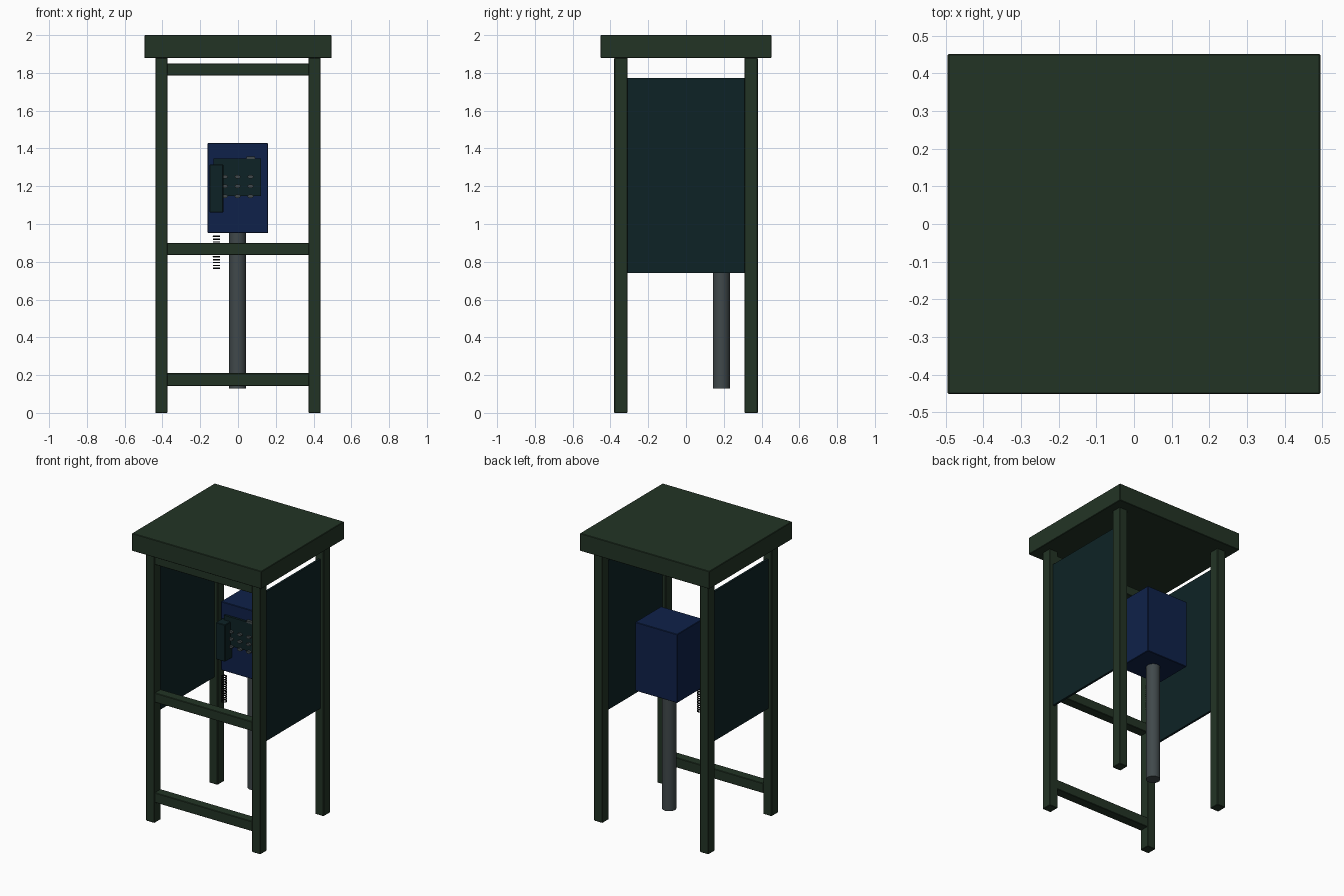
import bpy, math

if "Cube" in bpy.data.objects:
    bpy.data.objects.remove(bpy.data.objects["Cube"])


def material(name, rgb):
    m = bpy.data.materials.new(name)
    m.diffuse_color = (*rgb, 1)
    m.use_nodes = True
    m.node_tree.nodes["Principled BSDF"].inputs["Base Color"].default_value = m.diffuse_color
    return m


GREEN = material("dark green", (0.0165, 0.034, 0.0185))
TEAL = material("dark teal", (0.0043, 0.0165, 0.019))
BLUE = material("navy blue", (0.0046, 0.0155, 0.067))
GREY = material("steel grey", (0.052, 0.066, 0.07))
BLACK = material("black", (0.002, 0.003, 0.003))


def box(name, x, y, z, mat, bevel=0.003):
    """Box from (min, max) ranges along each axis."""
    spans = (x, y, z)
    bpy.ops.mesh.primitive_cube_add(size=1, location=[(a + b) / 2 for a, b in spans])
    o = bpy.context.object
    o.name = name
    o.scale = [b - a for a, b in spans]
    bpy.ops.object.transform_apply(location=False, rotation=False, scale=True)
    if bevel:
        mod = o.modifiers.new("edge", 'BEVEL')
        mod.width, mod.segments = bevel, 1
    o.data.materials.append(mat)
    return o


def cylinder(name, r, depth, loc, mat, rot=(0, 0, 0), sides=32):
    bpy.ops.mesh.primitive_cylinder_add(vertices=sides, radius=r, depth=depth,
                                        location=loc, rotation=rot)
    o = bpy.context.object
    o.name = name
    o.data.materials.append(mat)
    bpy.ops.object.shade_smooth_by_angle()
    return o


# Roof slab
box("roof", (-0.495, 0.495), (-0.452, 0.452), (1.878, 2.0), GREEN)

# Four corner posts and two side panels set between them
for sx, side in ((-1, "left"), (1, "right")):
    for sy, end in ((-1, "front"), (1, "back")):
        box(f"{end}_{side}_post", sorted((sx * 0.373, sx * 0.438)),
            sorted((sy * 0.31, sy * 0.38)), (0, 1.88), GREEN)
    box(f"{side}_panel", sorted((sx * 0.398, sx * 0.413)), (-0.312, 0.312),
        (0.74, 1.772), TEAL, 0)

# Cross rails on the front
for name, z in (("low", (0.142, 0.21)), ("middle", (0.835, 0.9)), ("top", (1.787, 1.85))):
    box(f"{name}_rail", (-0.375, 0.375), (-0.378, -0.312), z, GREEN)

# Telephone housing on its pole
box("housing", (-0.162, 0.16), (0.045, 0.328), (0.953, 1.428), BLUE)
cylinder("pole", 0.045, 0.85, (-0.002, 0.187, 0.555), GREY)

# Keypad plate, buttons and coin slot
box("keypad_plate", (-0.13, 0.123), (0.03, 0.05), (1.148, 1.347), TEAL, 0)
for row, z in enumerate((1.25, 1.2, 1.147)):
    for col, x in enumerate((-0.07, -0.002, 0.066)):
        b = cylinder(f"button_{row}_{col}", 0.016, 0.03, (x, 0.031, z), GREY,
                     (math.pi / 2, 0, 0), 16)
        b.scale.y = 0.6
box("coin_slot", (0.045, 0.09), (0.026, 0.05), (1.343, 1.358), GREY, 0)

# Handset and its coiled cord
box("handset", (-0.15, -0.078), (-0.03, 0.05), (1.06, 1.315), TEAL)
for i in range(12):
    bpy.ops.mesh.primitive_torus_add(major_segments=20, minor_segments=6, major_radius=0.016,
                                     minor_radius=0.004, location=(-0.114, 0.01, 0.765 + i * 0.0155))
    ring = bpy.context.object
    ring.name = f"cord_coil_{i}"
    ring.data.materials.append(BLACK)
    bpy.ops.object.shade_smooth_by_angle()
